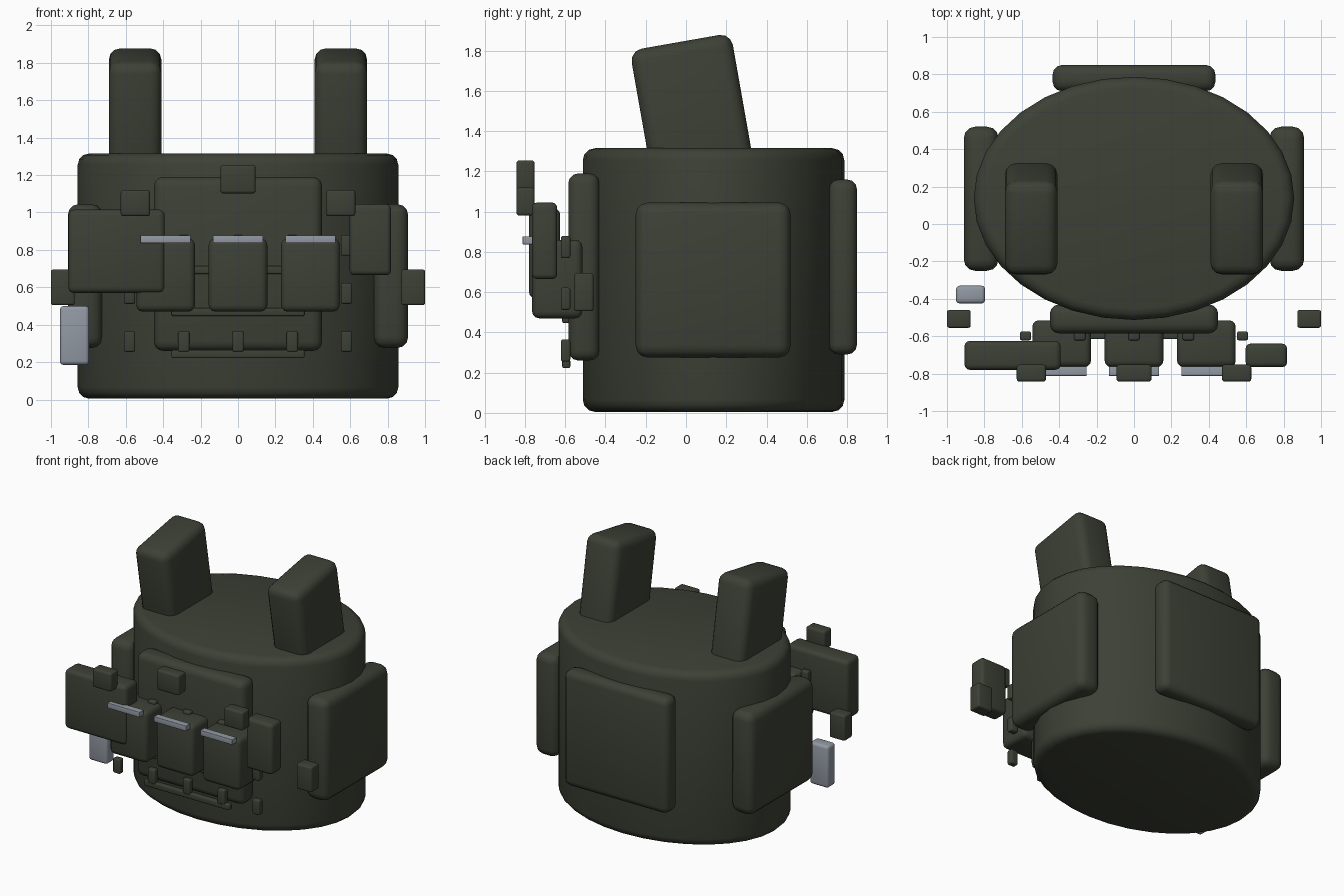
import bpy, bmesh, math
from mathutils import Matrix, Vector

cube = bpy.data.objects.get("Cube")
if cube:
    bpy.data.objects.remove(cube, do_unlink=True)


def material(name, rgb, rough):
    m = bpy.data.materials.new(name)
    m.use_nodes = True
    m.diffuse_color = (*rgb, 1)
    bsdf = m.node_tree.nodes["Principled BSDF"]
    bsdf.inputs["Base Color"].default_value = (*rgb, 1)
    bsdf.inputs["Roughness"].default_value = rough
    return m


OLIVE = material("dark olive fabric", (0.046, 0.052, 0.036), 0.85)
STEEL = material("grey metal", (0.29, 0.32, 0.37), 0.5)


def finish(name, bm, mat, bevel, matrix):
    """Round the sharp edges, shade smooth and place the part."""
    sharp = [e for e in bm.edges if e.calc_face_angle(0) > math.radians(45)]
    bmesh.ops.bevel(bm, geom=sharp, offset=bevel, segments=3, profile=0.5,
                    affect='EDGES', clamp_overlap=True)
    mesh = bpy.data.meshes.new(name)
    bm.to_mesh(mesh)
    bm.free()
    mesh.materials.append(mat)
    mesh.shade_smooth()
    mesh.set_sharp_from_angle(angle=math.radians(35))
    ob = bpy.data.objects.new(name, mesh)
    ob.matrix_world = matrix
    bpy.context.collection.objects.link(ob)
    return ob


def box(name, x, y, z, bevel, mat=OLIVE, tilt=0):
    """Rounded box from its extents on each axis."""
    size = [b - a for a, b in (x, y, z)]
    centre = Vector([(a + b) / 2 for a, b in (x, y, z)])
    bm = bmesh.new()
    bmesh.ops.create_cube(bm, size=1)
    bmesh.ops.scale(bm, vec=size, verts=bm.verts)
    return finish(name, bm, mat, bevel,
                  Matrix.Translation(centre) @ Matrix.Rotation(tilt, 4, 'X'))


def pair(name, x, y, z, bevel, tilt=0):
    """Left box and its mirror on the right."""
    box("left_" + name, x, y, z, bevel, tilt=tilt)
    box("right_" + name, (-x[1], -x[0]), y, z, bevel, tilt=tilt)


# Oval torso shell
bm = bmesh.new()
bmesh.ops.create_cone(bm, cap_ends=True, segments=32, radius1=1, radius2=1, depth=1.31)
bmesh.ops.scale(bm, vec=(0.857, 0.65, 1), verts=bm.verts)
finish("torso", bm, OLIVE, 0.06, Matrix.Translation((0, 0.137, 0.66)))

# Shoulder straps leaning forward
pair("shoulder_strap", (0.41, 0.69), (-0.21, 0.30), (1.0, 1.85), 0.06, math.radians(10))

# Armour plates
box("front_plate", (-0.45, 0.45), (-0.585, -0.43), (0.26, 1.19), 0.05)
box("back_plate", (-0.435, 0.435), (0.71, 0.85), (0.29, 1.16), 0.05)
pair("side_plate", (0.725, 0.91), (-0.25, 0.52), (0.275, 1.045), 0.06)

# Webbing rows with their clips
for row in range(3):
    z = 0.222 + 0.225 * row
    box(f"webbing_{row}", (-0.355, 0.355), (-0.615, -0.575), (z, z + 0.043), 0.008)
    z = 0.255 + 0.257 * row
    for col in range(-2, 3):
        x = 0.29 * col
        box(f"clip_{row}_{col + 2}", (x - 0.03, x + 0.03), (-0.622, -0.575),
            (z, z + 0.11), 0.01)

# Magazine pouches with metal closures
for i in (-1, 0, 1):
    x = 0.387 * i
    box(f"magazine_pouch_{i + 1}", (x - 0.157, x + 0.157), (-0.765, -0.515),
        (0.47, 0.86), 0.035)
    box(f"closure_{i + 1}", (x - 0.134, x + 0.134), (-0.812, -0.762),
        (0.837, 0.877), 0.003, STEEL)

# Utility and radio pouches
box("utility_pouch", (-0.907, -0.392), (-0.78, -0.625), (0.57, 1.015), 0.03)
box("radio_pouch", (0.597, 0.818), (-0.765, -0.64), (0.665, 1.045), 0.025)

# Small chest blocks, side buckles and the metal canister
pair("chest_block", (0.47, 0.627), (-0.843, -0.752), (0.98, 1.12), 0.015)
box("centre_block", (-0.094, 0.094), (-0.843, -0.752), (1.102, 1.255), 0.015)
pair("side_buckle", (0.873, 1.0), (-0.555, -0.46), (0.505, 0.695), 0.012)
box("canister", (-0.952, -0.796), (-0.425, -0.33), (0.185, 0.5), 0.02, STEEL)
